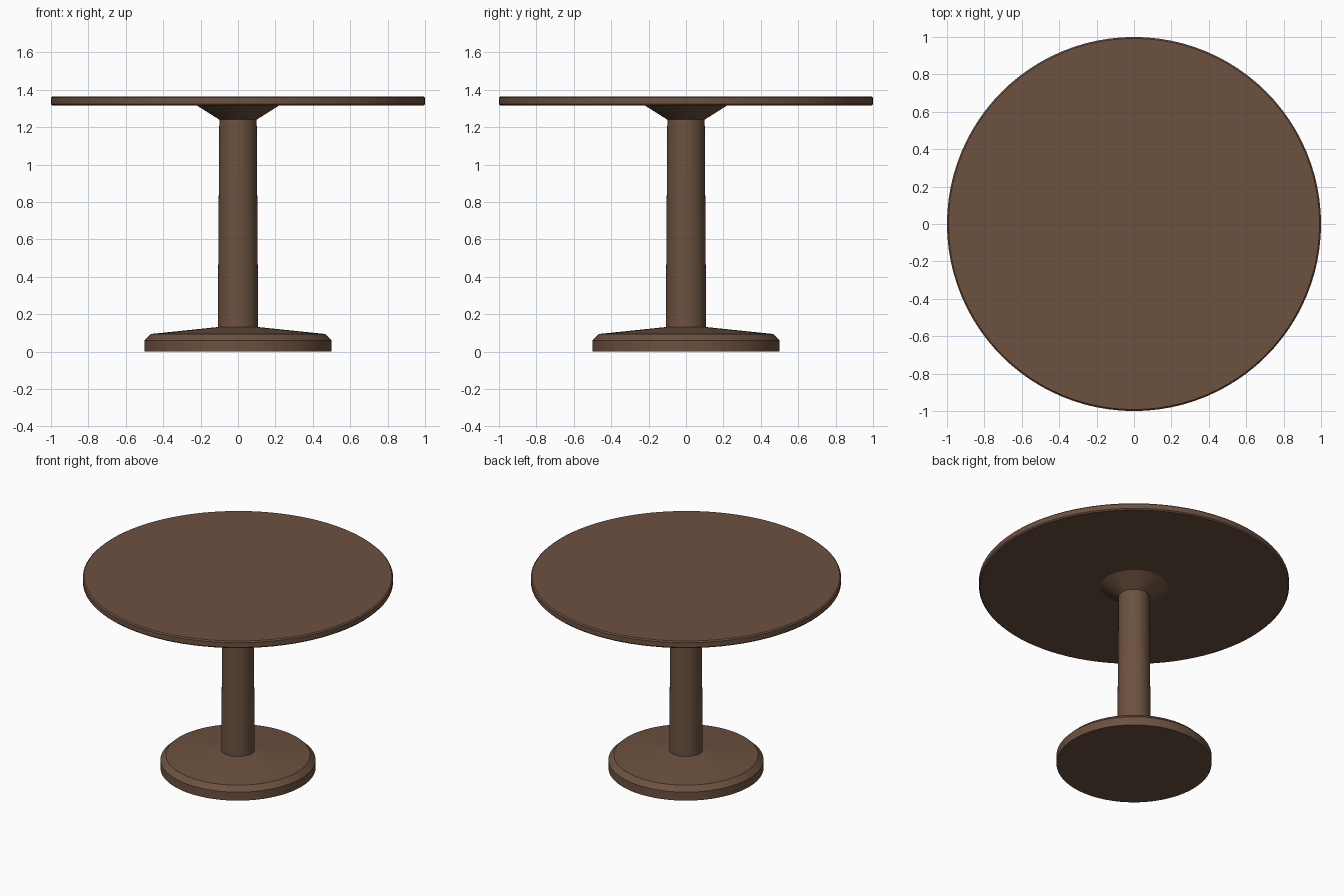
import bpy, bmesh, math

if "Cube" in bpy.data.objects:
    bpy.data.objects.remove(bpy.data.objects["Cube"])

wood = bpy.data.materials.new("dark brown wood")
wood.diffuse_color = (0.15, 0.083, 0.051, 1)
wood.use_nodes = True
wood.node_tree.nodes["Principled BSDF"].inputs["Base Color"].default_value = wood.diffuse_color


def lathe(name, profile, sides=96):
    """Closed solid of revolution from (radius, height) points, bottom to top."""
    bm = bmesh.new()
    rings = [[bm.verts.new((r * math.cos(2 * math.pi * i / sides),
                            r * math.sin(2 * math.pi * i / sides), z))
              for i in range(sides)] for r, z in profile]
    for low, high in zip(rings, rings[1:]):
        for i in range(sides):
            j = (i + 1) % sides
            bm.faces.new((low[i], low[j], high[j], high[i]))
    bm.faces.new(rings[0][::-1])
    bm.faces.new(rings[-1])
    mesh = bpy.data.meshes.new(name)
    bm.to_mesh(mesh)
    bm.free()
    mesh.materials.append(wood)
    obj = bpy.data.objects.new(name, mesh)
    bpy.context.collection.objects.link(obj)
    bpy.ops.object.select_all(action='DESELECT')
    obj.select_set(True)
    bpy.context.view_layer.objects.active = obj
    bpy.ops.object.shade_smooth_by_angle(angle=math.radians(25))
    return obj


# Foot, column and flared support, turned as one pedestal
lathe("pedestal", [(0.5, 0), (0.5, 0.06), (0.465, 0.094), (0.108, 0.131),
                   (0.1, 1.24), (0.222, 1.317)])

# Round top with small chamfered edges
lathe("table_top", [(0.992, 1.315), (1.0, 1.323), (1.0, 1.357), (0.992, 1.365)])
